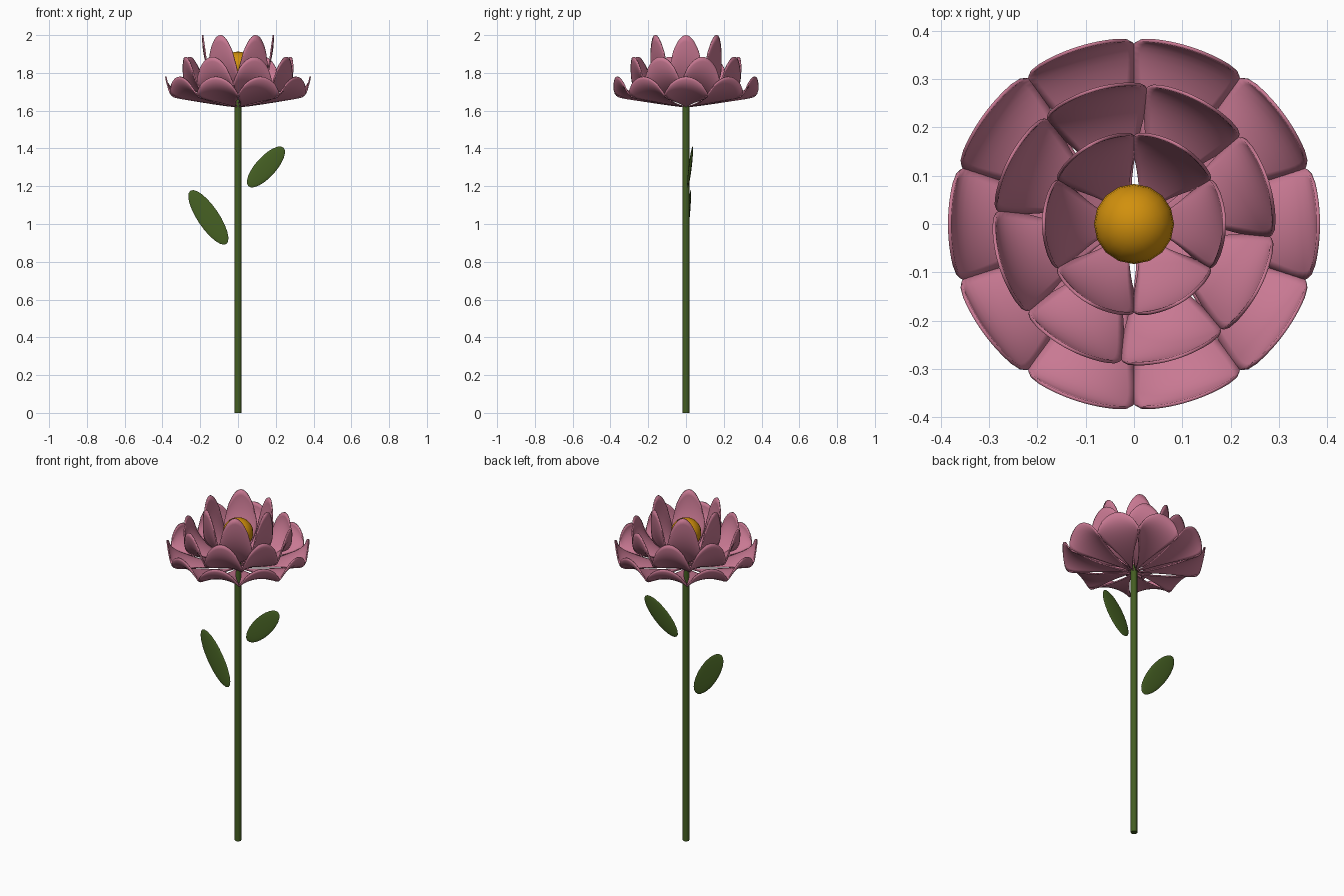
import bpy
import bmesh
from math import pi, sin, cos, radians
from mathutils import Matrix, Vector

cube = bpy.data.objects.get("Cube")
if cube:
    bpy.data.objects.remove(cube, do_unlink=True)


def material(name, colour):
    mat = bpy.data.materials.new(name)
    mat.use_nodes = True
    mat.diffuse_color = (*colour, 1)
    mat.node_tree.nodes["Principled BSDF"].inputs["Base Color"].default_value = (*colour, 1)
    return mat


pink = material("petal pink", (0.58, 0.19, 0.29))
gold = material("centre gold", (0.64, 0.28, 0.004))
green = material("stem green", (0.058, 0.112, 0.016))


def add_object(name, bm, mat):
    mesh = bpy.data.meshes.new(name)
    bmesh.ops.recalc_face_normals(bm, faces=bm.faces)
    bm.to_mesh(mesh)
    bm.free()
    mesh.materials.append(mat)
    obj = bpy.data.objects.new(name, mesh)
    bpy.context.collection.objects.link(obj)
    bpy.ops.object.select_all(action="DESELECT")
    obj.select_set(True)
    bpy.context.view_layer.objects.active = obj
    bpy.ops.object.shade_smooth_by_angle(angle=radians(40))
    return obj


def petal(name, angle, wedge, radius, base, edge, height):
    """Spoon-shaped petal: arched across, curling upright to a rounded tip."""
    bm = bmesh.new()
    rows, cols = 16, 12
    grid = []
    for i in range(rows + 1):
        t = 0.04 + 0.96 * i / rows
        reach = sin(pi / 2 * t)
        width = reach ** 0.5 * (1 - 0.6 * t ** 8) ** 0.5
        row = []
        for j in range(cols + 1):
            s = width * (2 * j / cols - 1)
            a = angle + wedge * 1.12 * s
            z = base + edge * t + (height - edge) * t * t * (1 - s * s)
            row.append(bm.verts.new((radius * reach * cos(a), radius * reach * sin(a), z)))
        grid.append(row)
    for low, high in zip(grid, grid[1:]):
        for j in range(cols):
            bm.faces.new((low[j], high[j], high[j + 1], low[j + 1]))
    obj = add_object(name, bm, pink)
    solid = obj.modifiers.new("thickness", "SOLIDIFY")
    solid.thickness = 0.007
    solid.offset = 0


# Three rings of petals: count, turn, radius, base, edge rise, tip rise
rings = {
    "outer": (10, 0, 0.382, 1.62, 0.06, 0.16),
    "middle": (8, 0.3, 0.29, 1.635, 0.10, 0.25),
    "inner": (6, 0, 0.187, 1.65, 0.13, 0.35),
}
for ring, (count, turn, *shape) in rings.items():
    for k in range(count):
        petal(f"{ring}_petal_{k + 1}", turn + 2 * pi * k / count, pi / count, *shape)

# Round centre
bm = bmesh.new()
bmesh.ops.create_uvsphere(bm, u_segments=16, v_segments=12, radius=0.083,
                          matrix=Matrix.Translation((0, 0, 1.83)))
add_object("flower_centre", bm, gold)

# Stem
bm = bmesh.new()
bmesh.ops.create_cone(bm, cap_ends=True, segments=12, radius1=0.018, radius2=0.018,
                      depth=1.66, matrix=Matrix.Translation((0, 0, 0.83)))
add_object("stem", bm, green)


def leaf(name, centre, direction, length, width):
    """Thin oval leaf lying along the given direction."""
    along = Vector(direction).normalized()
    across = along.cross(Vector((0, 1, 0))).normalized()
    normal = along.cross(across)
    turn = Matrix((along, across, normal)).transposed().to_4x4()
    bm = bmesh.new()
    bmesh.ops.create_uvsphere(bm, u_segments=24, v_segments=12, radius=1)
    bm.transform(Matrix.Translation(centre) @ turn @ Matrix.Diagonal((length, width, 0.007, 1)))
    add_object(name, bm, green)


leaf("left_leaf", (0.148, 0.022, 1.302), (0.67, 0.1, 0.74), 0.139, 0.054)
leaf("right_leaf", (-0.157, 0.012, 1.035), (-0.56, 0.08, 0.83), 0.171, 0.057)
